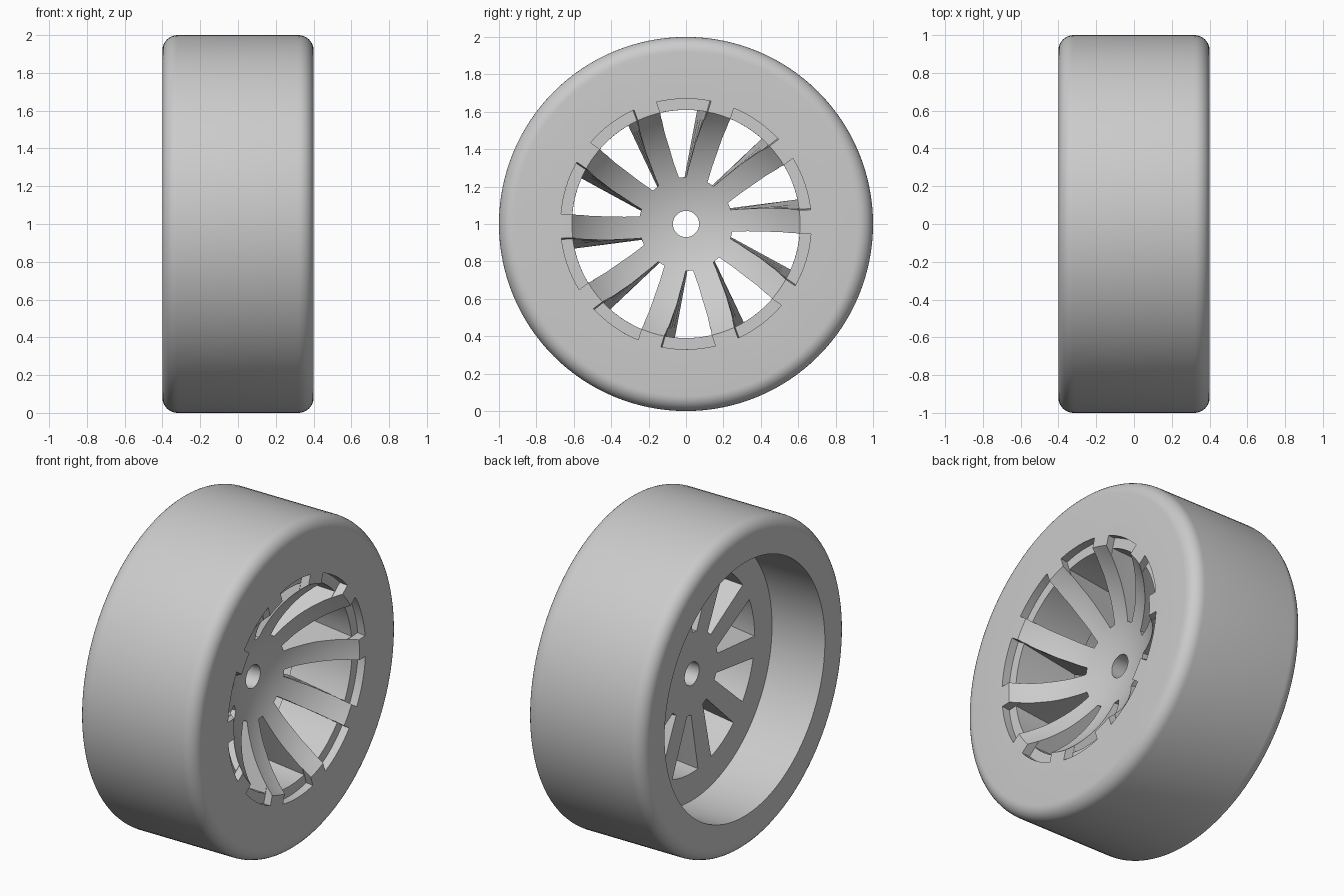
import bpy
import bmesh
from math import sin, cos, asin, sqrt, radians, pi

cube = bpy.data.objects.get("Cube")
if cube:
    bpy.data.objects.remove(cube, do_unlink=True)

HALF = 0.4        # half the wheel width
FILLET = 0.08     # rounded tyre shoulder
BACK = -0.04      # rear face of the spoke disc
CAVITY_R = 0.78   # open rear cavity
BOWL_R = 0.61     # dished front
BOWL_DEPTH = 0.3
HUB_R = 0.07
SEGMENTS = 128
WINDOWS = 10

grey = bpy.data.materials.new("plain_grey")
grey.use_nodes = True
COLOUR = (0.6, 0.6, 0.6, 1)
grey.diffuse_color = COLOUR
grey.node_tree.nodes["Principled BSDF"].inputs["Base Color"].default_value = COLOUR


def make_object(name, bm):
    bmesh.ops.recalc_face_normals(bm, faces=bm.faces)
    mesh = bpy.data.meshes.new(name)
    bm.to_mesh(mesh)
    bm.free()
    mesh.materials.append(grey)
    obj = bpy.data.objects.new(name, mesh)
    bpy.context.collection.objects.link(obj)
    return obj


def bridge(bm, a, b):
    for i in range(len(a)):
        j = (i + 1) % len(a)
        bm.faces.new((a[i], a[j], b[j], b[i]))


def lathe(name, profile):
    """Turn a closed (x, radius) profile around the axle."""
    bm = bmesh.new()
    rings = []
    for k in range(SEGMENTS):
        t = 2 * pi * k / SEGMENTS
        rings.append([bm.verts.new((x, r * cos(t), 1 + r * sin(t))) for x, r in profile])
    for k in range(SEGMENTS):
        bridge(bm, rings[k], rings[(k + 1) % SEGMENTS])
    return make_object(name, bm)


def wedge(outer, extra):
    """Outline of one window as (radial, sideways) points."""
    def half(r):
        return 0.02 + 0.305 * (r - 0.25) + extra
    spread = asin(half(outer * 0.977) / outer)
    arc = [spread * (i / 4 - 1) for i in range(9)]
    points = [(outer * cos(t), outer * sin(t)) for t in arc]
    return points + [(0.25, half(0.25)), (0.25, -half(0.25))]


def window_cutter(name, outline, x_front, x_back, slices):
    """Ring of wedge-shaped cutters that twist slightly with depth."""
    bm = bmesh.new()
    for k in range(WINDOWS):
        rings = []
        for s in range(slices + 1):
            x = x_front + (x_back - x_front) * s / slices
            t = radians(90 + 360 * k / WINDOWS + 1 + 12 * (HALF - x))
            rings.append([bm.verts.new((x, u * cos(t) - v * sin(t),
                                        1 + u * sin(t) + v * cos(t)))
                          for u, v in outline])
        for a, b in zip(rings, rings[1:]):
            bridge(bm, a, b)
        bm.faces.new(rings[0])
        bm.faces.new(rings[-1])
    obj = make_object(name, bm)
    obj.hide_render = True
    return obj


# Wheel profile: bore, dished front, face, tyre shoulders, rear cavity
sphere = (BOWL_R ** 2 + BOWL_DEPTH ** 2) / (2 * BOWL_DEPTH)
profile = [(BACK, HUB_R)]
for i in range(17):
    r = HUB_R + (BOWL_R - HUB_R) * i / 16
    profile.append((HALF - BOWL_DEPTH + sphere - sqrt(sphere ** 2 - r ** 2), r))
shoulder = [(HALF - FILLET + FILLET * sin(t), 1 - FILLET + FILLET * cos(t))
            for t in [pi / 2 * i / 8 for i in range(9)]]
profile += shoulder[::-1]
profile += [(-x, r) for x, r in shoulder]
profile += [(-HALF, CAVITY_R), (BACK, CAVITY_R)]
wheel = lathe("wheel", profile)

# Window openings between the spokes, and the shallow steps at their outer ends
cutters = [
    window_cutter("window_cutter", wedge(0.61, 0), 0.5, -0.15, 6),
    window_cutter("step_cutter", wedge(0.67, 0.002), 0.46, 0.35, 1),
]
for cutter in cutters:
    cut = wheel.modifiers.new(cutter.name, 'BOOLEAN')
    cut.operation = 'DIFFERENCE'
    cut.solver = 'EXACT'
    cut.object = cutter

bpy.ops.object.select_all(action='DESELECT')
wheel.select_set(True)
bpy.context.view_layer.objects.active = wheel
for cutter in cutters:
    bpy.ops.object.modifier_apply(modifier=cutter.name)
    bpy.data.objects.remove(cutter, do_unlink=True)
bpy.ops.object.shade_smooth_by_angle(angle=radians(30))
